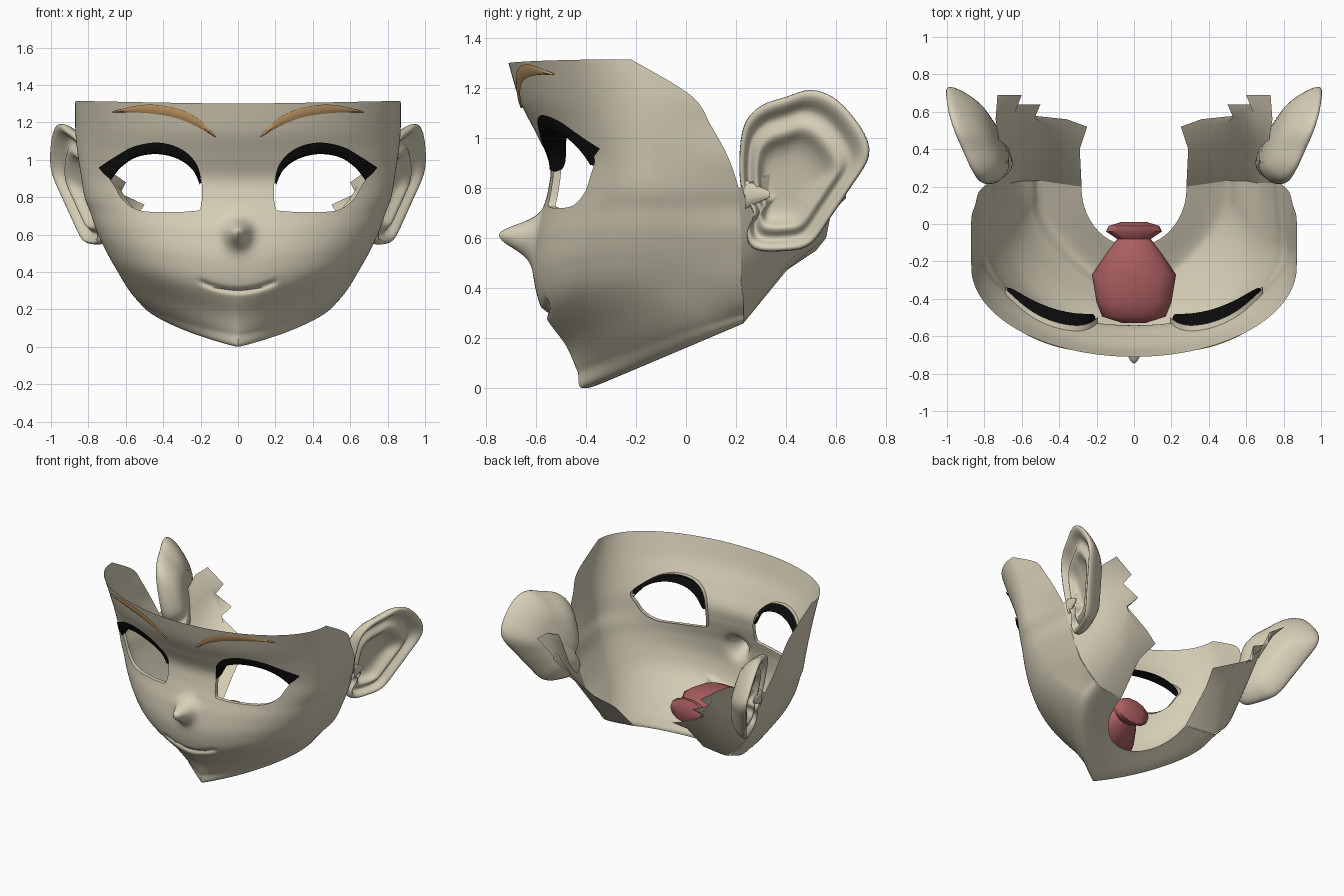
import bpy, bmesh, math
from mathutils import Vector
from mathutils.bvhtree import BVHTree

if "Cube" in bpy.data.objects:
    bpy.data.objects.remove(bpy.data.objects["Cube"])


def material(name, rgb):
    m = bpy.data.materials.new(name)
    m.diffuse_color = (*rgb, 1)
    m.use_nodes = True
    m.node_tree.nodes["Principled BSDF"].inputs["Base Color"].default_value = m.diffuse_color
    return m


SKIN = material("pale_skin", (0.68, 0.63, 0.48))
RED = material("mouth_red", (0.43, 0.12, 0.125))
TAN = material("brow_tan", (0.58, 0.34, 0.14))
BLACK = material("lash_black", (0.004, 0.004, 0.004))


def spline(pts, n, closed=False):
    """Catmull-Rom samples through points of any dimension, n per interval."""
    k = len(pts)
    at = (lambda i: pts[i % k]) if closed else (lambda i: pts[max(0, min(k - 1, i))])
    out = []
    for i in range(k if closed else k - 1):
        for j in range(n):
            t = j / n
            out.append([0.5 * (2 * b + (c - a) * t + (2 * a - 5 * b + 4 * c - d) * t * t
                               + (3 * b - a - 3 * c + d) * t ** 3)
                        for a, b, c, d in zip(at(i - 1), at(i), at(i + 1), at(i + 2))])
    if not closed:
        out.append(list(pts[-1]))
    return out


def grid(rows, wrap=False, caps=False):
    """Quad mesh through equally long rows of points."""
    bm = bmesh.new()
    vs = [[bm.verts.new(p) for p in r] for r in rows]
    n = len(rows[0])
    for a, b in zip(vs, vs[1:]):
        for j in range(n if wrap else n - 1):
            k = (j + 1) % n
            bm.faces.new((a[j], a[k], b[k], b[j]))
    if caps:
        bm.faces.new(vs[0])
        bm.faces.new(vs[-1])
    return bm


def finish(bm, name, mat, mirror=False, subsurf=0, angle=50):
    bmesh.ops.recalc_face_normals(bm, faces=bm.faces)
    me = bpy.data.meshes.new(name)
    bm.to_mesh(me)
    bm.free()
    me.materials.append(mat)
    me.shade_smooth()
    me.set_sharp_from_angle(angle=math.radians(angle))
    ob = bpy.data.objects.new(name, me)
    bpy.context.collection.objects.link(ob)
    if mirror:
        ob.modifiers.new("mirror", 'MIRROR').use_mirror_merge = False
    if subsurf:
        s = ob.modifiers.new("smooth", 'SUBSURF')
        s.levels = s.render_levels = subsurf
    return ob


# Face shell: each row = front z, front y, half width, ellipse centre y, back x, back y, back z,
# how far the plan turns from an ellipse to a V, how far the height follows y
ROWS = [(1.30, -.71, .87, -.23, .87, -.22, 1.315, 0, 0),
        (1.15, -.665, .87, -.15, .87, .02, 1.17, 0, 0),
        (1.02, -.60, .86, -.13, .85, .10, 1.05, 0, 0),
        (.90, -.545, .84, -.13, .83, .17, .92, 0, 0),
        (.80, -.55, .82, -.12, .79, .21, .80, 0, 0),
        (.70, -.575, .79, -.11, .76, .22, .72, 0, 0),
        (.60, -.60, .76, -.10, .74, .22, .63, 0, 0),
        (.45, -.61, .715, -.08, .70, .22, .53, 0, 0),
        (.30, -.57, .66, -.05, .655, .22, .43, 0, 0),
        (.17, -.48, .60, .03, .60, .23, .35, .2, .4),
        (.07, -.435, .545, .10, .545, .23, .30, .4, .8),
        (0, -.395, .48, .15, .49, .23, .26, .5, 1),
        (.12, -.12, .28, .19, .28, .20, .26, 0, 1)]


def face_point(row, s):
    """s in -1..1 sweeps the front ellipse, beyond that the straight cheek."""
    zf, yf, w, c, xb, yb, zb, vee, kz = row
    a, sign = min(abs(s), 1), math.copysign(1, s)
    ang = a * math.pi / 2
    r = math.sin(ang)
    x, y = w * r, c - (c - yf) * (math.cos(ang) * (1 - vee) + (1 - r) * vee)
    if abs(s) > 1:
        t = (abs(s) - 1) / 0.2
        x, y = x + (xb - x) * t, y + (yb - y) * t
    z = zf + (zb - zf) * (r ** 1.3 * (1 - kz) + (y - yf) / (yb - yf) * kz)
    if abs(s) <= 1 and y < -0.3:
        # nose bump and smiling mouth groove
        dz = z - 0.615
        y -= 0.15 * math.exp(-(x / .058) ** 2 - (dz / (.055 if dz > 0 else .075)) ** 2)
        arc = 0.30 + 1.2 * x * x
        fade = max(0, min(1, (0.215 - x) / .03))
        y += 0.02 * fade * math.exp(-((z - arc) / .014) ** 2)
    return (sign * x, y, max(z, 0))


N = 60
SWEEP = [-1.2, -1.15, -1.1, -1.05] + [i / N for i in range(-N, N + 1)] + [1.05, 1.1, 1.15, 1.2]
bm = grid([[face_point(r, s) for s in SWEEP] for r in spline(ROWS, 14)])
bm.normal_update()
bvh = BVHTree.FromBMesh(bm)


def on_face(x, z, off=0.0):
    """Point on the front of the face, moved outwards by off."""
    p, n = bvh.ray_cast(Vector((x, -3, z)), Vector((0, 1, 0)))[:2]
    if p is None:
        p, n = bvh.find_nearest(Vector((x, -.6, z)))[:2]
    n = n if n.y < 0 else -n
    return p + n * off


# Eye openings, cut out of the shell and snapped to a smooth outline
EYE = spline([(.2, .745), (.195, .88), (.23, .97), (.31, 1.035), (.43, 1.06), (.54, 1.045),
              (.63, .99), (.69, .925), (.655, .85), (.61, .78), (.53, .73), (.4, .72),
              (.25, .725)], 25, True)


def inside_eye(x, z):
    odd = False
    for (x1, z1), (x2, z2) in zip(EYE, EYE[1:] + EYE[:1]):
        if (z1 > z) != (z2 > z) and x < x1 + (z - z1) * (x2 - x1) / (z2 - z1):
            odd = not odd
    return odd


cut = []
for f in bm.faces:
    c = f.calc_center_median()
    if c.y < -.2 and .15 < abs(c.x) < .75 and .7 < c.z < 1.1 and inside_eye(abs(c.x), c.z):
        cut.append(f)
ring = {v for f in cut for v in f.verts}
bmesh.ops.delete(bm, geom=cut, context='FACES')
ring = {v for v in ring if v.is_valid}
for v in ring:
    x, z = min(EYE, key=lambda p: (p[0] - abs(v.co.x)) ** 2 + (p[1] - v.co.z) ** 2)
    v.co = on_face(math.copysign(x, v.co.x), z)
rim = [e for e in bm.edges if e.is_boundary and e.verts[0] in ring and e.verts[1] in ring]
new = bmesh.ops.extrude_edge_only(bm, edges=rim)["geom"]
for v in new:
    if isinstance(v, bmesh.types.BMVert):
        v.co.y += 0.03
finish(bm, "face_shell", SKIN)

# Nape strips behind the ears, ending in a ragged edge
front = [(.28, .20, .26), (.49, .23, .26), (.60, .23, .35), (.655, .22, .43),
         (.70, .22, .53), (.74, .22, .63), (.79, .21, .80)]
middle = [(.29, .40, .47), (.40, .41, .48), (.50, .42, .51), (.58, .43, .57),
          (.64, .44, .66), (.68, .44, .78), (.72, .43, .90)]
inner = [(.26, .49, .53), (.37, .52, .57), (.49, .54, .65), (.53, .57, .71),
         (.59, .58, .78), (.64, .59, .86), (.74, .56, .96)]
ragged = [(.25, .52, .55), (.36, .56, .60), (.55, .58, .70), (.50, .64, .76),
          (.63, .64, .82), (.60, .69, .88), (.73, .69, .97)]
finish(grid([front, middle, inner, ragged]), "nape_strip", SKIN, mirror=True, angle=80)

# Ears: nested rings of one outline, each with its own scale and depth
OUTLINE = spline([(.215, .80), (.22, 1.03), (.29, 1.13), (.40, 1.17), (.51, 1.20), (.63, 1.14),
                  (.745, .96), (.66, .80), (.58, .68), (.50, .57), (.40, .545), (.27, .55),
                  (.24, .62), (.27, .70)], 3, True)
RINGS = [(.5, -.15), (.75, -.11), (.95, -.045), (1.0, 0), (.96, .025), (.87, .015), (.80, -.035),
         (.72, -.03), (.63, .005), (.55, -.01), (.47, -.06), (.25, -.07), (.04, -.07)]
rows = []
for s, d in RINGS:
    shift = -.06 * (1 - s) if d > -.1 else 0
    row = []
    for oy, oz in OUTLINE:
        y = .45 + s * (oy - .45) + shift
        z = .85 + s * (oz - .85) + shift
        row.append((.72 + .38 * (y - .22) + .2 * (z - .6) + d, y, z))
    rows.append(row)
finish(grid(rows, wrap=True, caps=True), "ear", SKIN, mirror=True, subsurf=1, angle=180)

# Small flap in front of each ear canal
bm = bmesh.new()
bmesh.ops.create_cone(bm, cap_ends=True, segments=10, radius1=.06, radius2=.012, depth=.1)
for v in bm.verts:
    v.co = Vector((.775 + v.co.x * .35 + v.co.z * .2, .285 + v.co.z, .775 + v.co.y))
finish(bm, "ear_flap", SKIN, mirror=True, angle=60)

# Eyelashes: strip from the lid surface back through the eye opening
outer = spline([(.195, .88), (.22, .98), (.30, 1.06), (.42, 1.095), (.55, 1.075),
                (.65, 1.02), (.74, .96)], 5)
inner = spline([(.202, .87), (.24, .955), (.32, 1.015), (.43, 1.04), (.54, 1.022),
                (.62, .968), (.675, .895)], 5)
lash = []
for i, ((xo, zo), (xi, zi)) in enumerate(zip(outer, inner)):
    swell = math.sin(math.pi * i / (len(outer) - 1)) ** .5
    a = on_face(xo, zo, .008)
    b = on_face((xo + xi) / 2, (zo + zi) / 2, .016)
    c = on_face(xi, zi, .012)
    lash.append([a, b, c, c + Vector((0, .02 + .08 * swell, -.005))])
finish(grid(lash), "eyelash", BLACK, mirror=True)

# Eyebrows: raised crescents lying on the forehead
low = spline([(.12, 1.123), (.22, 1.18), (.33, 1.225), (.45, 1.247), (.56, 1.255), (.665, 1.255)], 4)
high = spline([(.12, 1.13), (.21, 1.22), (.32, 1.275), (.45, 1.297), (.56, 1.288), (.665, 1.26)], 4)
brow = []
for (xl, zl), (xh, zh) in zip(low, high):
    brow.append([on_face(xl, zl, .006), on_face((xl + xh) / 2, (zl + zh) / 2, .014),
                 on_face(xh, zh, .008)])
finish(grid(brow), "eyebrow", TAN, mirror=True)

# Mouth cavity with throat: y, half width, centre z, half height
BAG = [(-.53, .06, .31, .02), (-.495, .17, .31, .06), (-.42, .20, .30, .11), (-.27, .225, .30, .13),
       (-.16, .15, .33, .10), (-.08, .09, .35, .06), (-.04, .15, .36, .085), (-.01, .135, .36, .09),
       (.01, .07, .36, .05)]
rows = [[(w * math.cos(a), y, zc + h * math.sin(a))
         for a in [2 * math.pi * i / 14 for i in range(14)]] for y, w, zc, h in BAG]
finish(grid(rows, wrap=True, caps=True), "mouth_cavity", RED)
